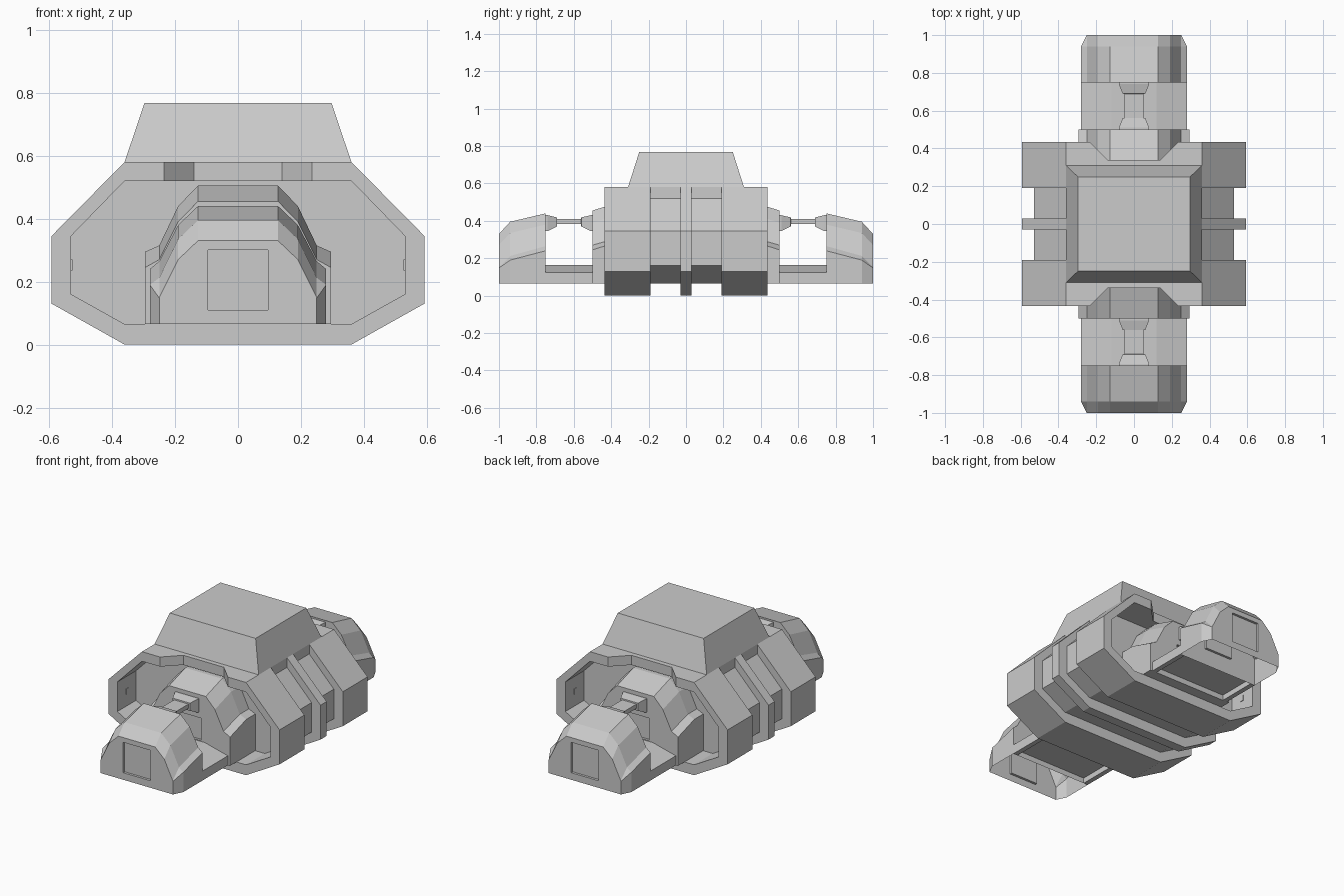
import bpy, bmesh

if "Cube" in bpy.data.objects:
    bpy.data.objects.remove(bpy.data.objects["Cube"])


def full(half):
    """Complete a right-hand (x, z) half profile, listed bottom to top."""
    return half + [(-x, z) for x, z in reversed(half)]


def make(name, bm):
    bmesh.ops.recalc_face_normals(bm, faces=bm.faces[:])
    me = bpy.data.meshes.new(name)
    bm.to_mesh(me)
    bm.free()
    ob = bpy.data.objects.new(name, me)
    bpy.context.collection.objects.link(ob)
    return ob


def loft(name, sections, closed=False):
    """Skin (y, profile) sections; cap the ends, or join them into a tube."""
    bm = bmesh.new()
    rings = [[bm.verts.new((x, y, z)) for x, z in prof] for y, prof in sections]
    pairs = list(zip(rings, rings[1:]))
    if closed:
        pairs.append((rings[-1], rings[0]))
    for a, b in pairs:
        n = len(a)
        for i in range(n):
            j = (i + 1) % n
            bm.faces.new((a[i], a[j], b[j], b[i]))
    if not closed:
        bm.faces.new(rings[0])
        bm.faces.new(rings[-1])
    return make(name, bm)


def rect(w, z0, z1):
    return full([(w, z0), (w, z1)])


def box(name, x0, x1, y0, y1, z0, z1):
    prof = [(x0, z0), (x1, z0), (x1, z1), (x0, z1)]
    return loft(name, [(y0, prof), (y1, prof)])


def cut(ob, cutter):
    m = ob.modifiers.new("cut", 'BOOLEAN')
    m.operation = 'DIFFERENCE'
    m.solver = 'EXACT'
    m.object = cutter
    cutter.hide_render = True
    bpy.context.view_layer.objects.active = ob
    bpy.ops.object.modifier_apply(modifier=m.name)
    bpy.data.objects.remove(cutter)


def open_bottom(ob, z):
    """Remove the downward faces lying at height z."""
    bm = bmesh.new()
    bm.from_mesh(ob.data)
    low = [f for f in bm.faces if all(abs(v.co.z - z) < .002 for v in f.verts)]
    bmesh.ops.delete(bm, geom=low, context='FACES')
    bm.to_mesh(ob.data)
    bm.free()


outer = full([(.36, 0), (.592, .13), (.592, .345), (.36, .58)])
inner = full([(.36, .065), (.53, .16), (.53, .345), (.36, .52)])

# central hull, middle rib, roof base and sloped roof
loft("inner_hull", [(-.25, inner), (.25, inner)])
loft("middle_rib", [(-.03, outer), (.03, outer)])
box("roof_base", -.36, .36, -.2, .2, .5, .58)
roof = box("roof", -.36, .36, -.31, .31, .58, .768)
for v in roof.data.vertices:
    if v.co.z > .7:
        v.co.x *= .297 / .36
        v.co.y *= .25 / .31

for s, end in ((-1, "front"), (1, "back")):
    # hollow end shell with a notched top edge
    shell = loft(end + "_shell", [(s * .19, outer), (s * .435, outer),
                                  (s * .435, inner), (s * .19, inner)], closed=True)
    notch = loft("notch_cutter", [(s * .34, rect(.14, .45, .65)),
                                  (s * .435, rect(.235, .45, .65)),
                                  (s * .5, rect(.30, .45, .65))])
    cut(shell, notch)

    # small handles on the inside walls of the shell
    for side in (-1, 1):
        a, b = sorted((side * .526, side * .535))
        box(end + "_wall_handle", a, b, s * .34 - .012, s * .34 + .012, .235, .27)

    # arched collar coming out of the hull
    rear = full([(.295, .066), (.295, .295), (.25, .315), (.19, .44), (.127, .505)])
    lip = full([(.295, .066), (.295, .245), (.25, .27), (.19, .39), (.127, .455)])
    collar = loft(end + "_collar", [(s * .245, rear), (s * .34, rear), (s * .5, lip)])
    cut(collar, box("door_cutter", -.095, .095, s * .5 - .015, s * .5 + .015, .17, .31))

    # deck between collar and end pod, with side rails underneath
    deck = full([(.28, .1), (.28, .125), (.12, .165)])
    loft(end + "_deck", [(s * .5, deck), (s * .75, deck)])
    for side in (-1, 1):
        a, b = sorted((side * .25, side * .28))
        box(end + "_deck_rail", a, b, s * .625 - .125, s * .625 + .125, .066, .1)

    # overhead link, flared where it meets the collar and the pod
    wide, mid, thin = rect(.08, .345, .43), rect(.06, .37, .418), rect(.05, .383, .41)
    loft(end + "_link", [(s * .5, wide), (s * .51, wide), (s * .56, mid),
                         (s * .561, thin), (s * .689, thin), (s * .69, mid),
                         (s * .74, wide), (s * .75, wide)])

    # faceted end pod: a thin shell open underneath, with inset doors
    p0 = full([(.28, .066), (.28, .24), (.25, .265), (.19, .38), (.127, .44)])
    p1 = full([(.28, .066), (.28, .19), (.25, .212), (.19, .335), (.127, .395)])
    p2 = full([(.25, .066), (.25, .148), (.249, .152), (.19, .27), (.127, .33)])
    pod = loft(end + "_pod", [(s * .75, p0), (s * .94, p1), (s * 1.0, p2)])
    cut(pod, box("door_cutter", -.095, .095, s - .015, s + .015, .11, .30))
    cut(pod, box("door_cutter", -.095, .095, s * .75 - .015, s * .75 + .015, .17, .31))
    open_bottom(pod, .066)
